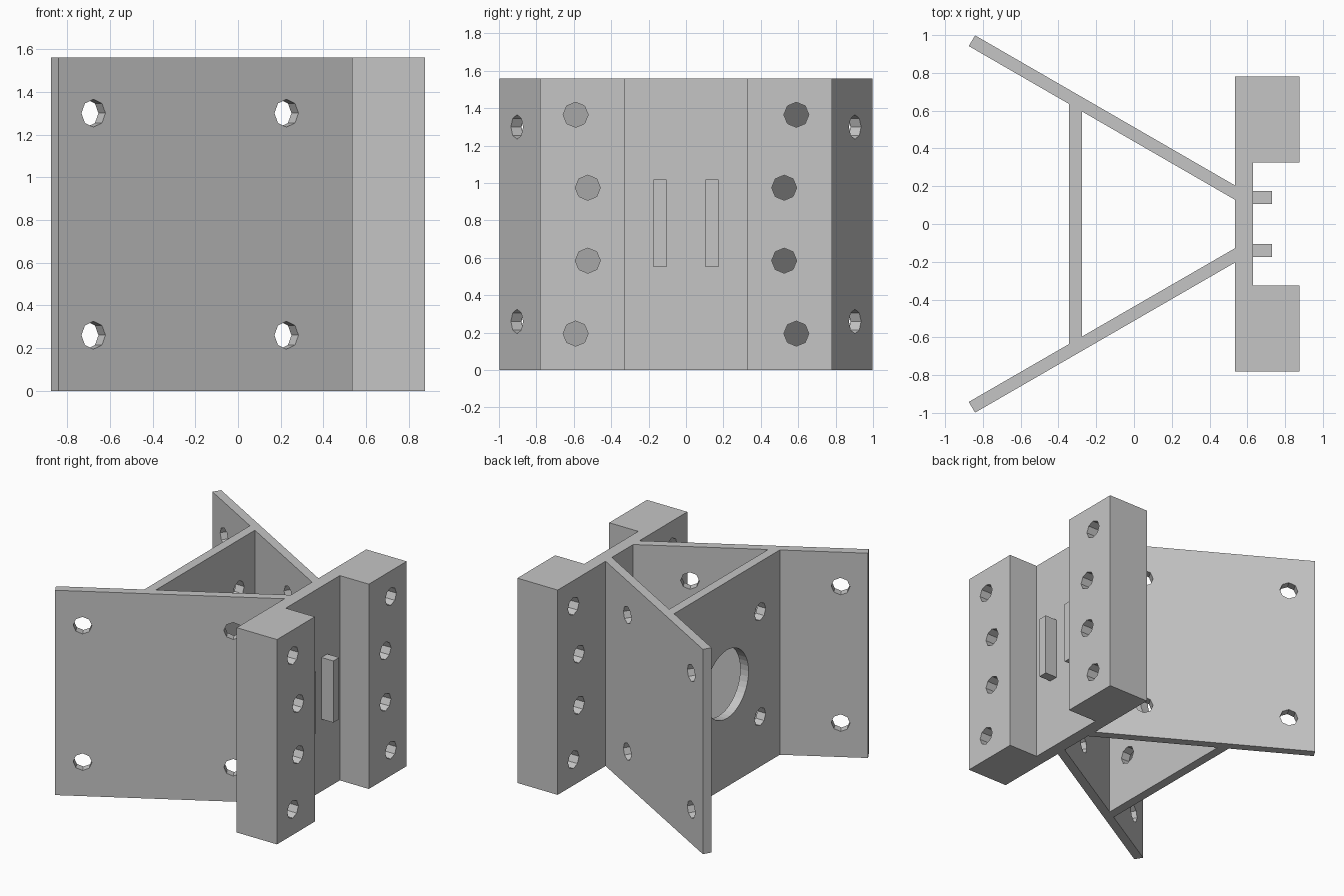
import bpy
import bmesh
from math import radians, tan, pi
from mathutils import Matrix, Vector

if "Cube" in bpy.data.objects:
    bpy.data.objects.remove(bpy.data.objects["Cube"])

HEIGHT = 1.56
MID = HEIGHT / 2
HOLE = 0.067
SLOPE = tan(radians(30))

grey = bpy.data.materials.new("plain grey")
grey.use_nodes = True
GREY = (0.56, 0.56, 0.56, 1)
grey.diffuse_color = GREY
grey.node_tree.nodes["Principled BSDF"].inputs["Base Color"].default_value = GREY


def finish(name, bm):
    bmesh.ops.recalc_face_normals(bm, faces=bm.faces)
    mesh = bpy.data.meshes.new(name)
    bm.to_mesh(mesh)
    bm.free()
    mesh.materials.append(grey)
    obj = bpy.data.objects.new(name, mesh)
    bpy.context.collection.objects.link(obj)
    return obj


def prism(name, outline, low=0, high=HEIGHT):
    """Upright prism from an outline in plan."""
    bm = bmesh.new()
    face = bm.faces.new([bm.verts.new((x, y, low)) for x, y in outline])
    top = bmesh.ops.extrude_face_region(bm, geom=[face])["geom"]
    verts = [v for v in top if isinstance(v, bmesh.types.BMVert)]
    bmesh.ops.translate(bm, verts=verts, vec=(0, 0, high - low))
    return finish(name, bm)


def drill(obj, holes, axis, depth):
    """Cut round holes, given as (centre, radius, sides), along an axis."""
    bm = bmesh.new()
    side = Vector((0, 0, 1)).cross(axis).normalized()
    turn = Matrix((side, (0, 0, 1), side.cross((0, 0, 1)))).transposed().to_4x4()
    for centre, radius, sides in holes:
        bmesh.ops.create_cone(bm, cap_ends=True, segments=sides, radius1=radius,
                              radius2=radius, depth=depth,
                              matrix=Matrix.Translation(centre) @ turn)
    cutter = finish("hole_cutter", bm)
    cutter.hide_render = True
    cut = obj.modifiers.new("holes", "BOOLEAN")
    cut.operation = "DIFFERENCE"
    cut.solver = "EXACT"
    cut.object = cutter
    bpy.context.view_layer.objects.active = obj
    bpy.ops.object.modifier_apply(modifier=cut.name)
    bpy.data.objects.remove(cutter)


def inner_y(x):
    return 0.128 + (0.535 - x) * SLOPE


def outer_y(x):
    return 0.204 + (0.535 - x) * SLOPE


# Channel: thin web with a thick block on each side
half = [(0.63, 0.325), (0.875, 0.325), (0.875, 0.78), (0.535, 0.78)]
channel = prism("mounting_channel", half + [(x, -y) for x, y in reversed(half)])
bolts = [((0.7, s * y, MID + t * dz), HOLE, 8)
         for s in (-1, 1) for t in (-1, 1)
         for y, dz in ((0.59, 0.585), (0.525, 0.195))]
drill(channel, bolts, Vector((1, 0, 0)), 1)

for s, label in ((-1, "front"), (1, "back")):
    # Splayed side plates
    plan = [(0.535, inner_y(0.535)), (0.535, outer_y(0.535)),
            (-0.841, outer_y(-0.841)), (-0.875, inner_y(-0.875))]
    plate = prism(label + "_side_plate", [(x, s * y) for x, y in plan])
    bolts = [((x, s * outer_y(x), MID + t * 0.52), 0.065, 8)
             for x in (-0.677, 0.227) for t in (-1, 1)]
    drill(plate, bolts, Vector((0.5, s * 0.866, 0)), 0.3)

    # Small locating tabs on the web
    prism(label + "_tab", [(0.63, s * 0.105), (0.73, s * 0.105),
                           (0.73, s * 0.175), (0.63, s * 0.175)], 0.55, 1.02)

# Cross wall with a large round opening and four bolt holes
edge = [(-0.275, inner_y(-0.275)), (-0.345, inner_y(-0.345))]
wall = prism("cross_wall", edge + [(x, -y) for x, y in reversed(edge)])
bolts = [((-0.31, s * 0.4, MID + t * 0.4), HOLE, 8) for s in (-1, 1) for t in (-1, 1)]
drill(wall, bolts + [((-0.31, 0, MID), 0.26, 40)], Vector((1, 0, 0)), 0.3)
